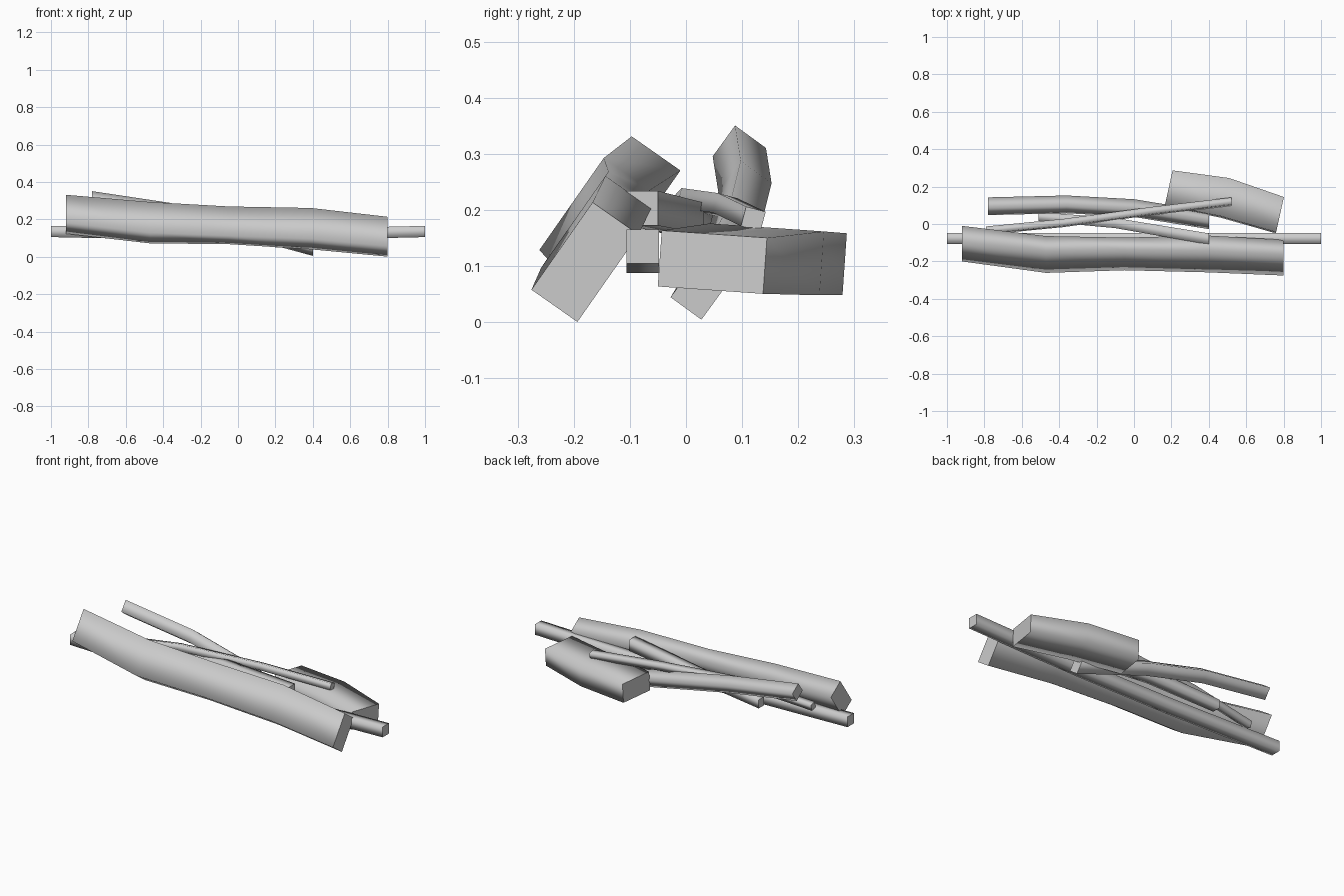
import bpy
import bmesh
from math import sin, cos, radians

start = bpy.data.objects.get("Cube")
if start:
    bpy.data.objects.remove(start, do_unlink=True)

# Single plain grey for the whole pile
grey = bpy.data.materials.new("plain grey")
grey.use_nodes = True
colour = (0.6, 0.6, 0.6, 1)
grey.diffuse_color = colour
grey.node_tree.nodes["Principled BSDF"].inputs["Base Color"].default_value = colour


def make_ring(bm, centre, half_long, half_short, angle, skew):
    """Four corners of a rotated rectangle lying across the x direction."""
    x, y, z = centre
    ca, sa = cos(radians(angle)), sin(radians(angle))
    corners = []
    for i, j in ((1, 1), (-1, 1), (-1, -1), (1, -1)):
        u, v = i * half_long, j * half_short
        dy, dz = u * ca - v * sa, u * sa + v * ca
        corners.append(bm.verts.new((x + skew * dy, y + dy, z + dz)))
    return corners


def make_log(name, path, sizes, angle=0, skew=0):
    """Loft a smooth four-sided branch along a path, with crisp flat ends."""
    bm = bmesh.new()
    rings = [make_ring(bm, centre, *size, angle, skew)
             for centre, size in zip(path, sizes)]
    for first, second in zip(rings, rings[1:]):
        for k in range(4):
            n = (k + 1) % 4
            side = bm.faces.new((first[k], first[n], second[n], second[k]))
            side.smooth = True
    for ring in (rings[0], rings[-1]):
        cap = bm.faces.new(ring)
        for edge in cap.edges:
            edge.smooth = False
    bmesh.ops.recalc_face_normals(bm, faces=bm.faces[:])
    mesh = bpy.data.meshes.new(name)
    bm.to_mesh(mesh)
    bm.free()
    mesh.materials.append(grey)
    log = bpy.data.objects.new(name, mesh)
    bpy.context.collection.objects.link(log)
    return log


# Wide plank-like log along the front
make_log("front_log",
         [(-.92, -.105, .227), (-.47, -.163, .182), (-.05, -.16, .168),
          (.39, -.16, .15), (.8, -.18, .107)],
         [(.09, .053), (.1, .05), (.095, .04), (.1, .05), (.095, .05)],
         angle=55)

# Long stick running the full length
make_log("long_stick",
         [(-1, -.077, .135), (-.3, -.077, .12), (.3, -.077, .118), (1, -.077, .135)],
         [(.029, .03)] * 4)

# Short broad chunk at the back
make_log("back_chunk",
         [(.185, .19, .11), (.485, .14, .112), (.78, .047, .107)],
         [(.093, .055), (.102, .057), (.094, .05)],
         angle=-4, skew=.22)

# Bent branch leaning down from the back
make_log("bent_branch",
         [(-.78, .095, .303), (-.36, .105, .24), (0, .085, .16), (.4, .02, .052)],
         [(.034, .034)] * 4, angle=-36)

# Thin twig crossing over the pile
make_log("thin_twig",
         [(-.79, -.035, .175), (-.38, .005, .217), (.1, .07, .208), (.52, .12, .184)],
         [(.018, .018)] * 4, angle=-15)

# Middle stick crossing the other way
make_log("crossing_stick",
         [(-.51, .04, .15), (-.1, .005, .185), (.4, -.08, .203)],
         [(.024, .025), (.027, .028), (.03, .031)])
